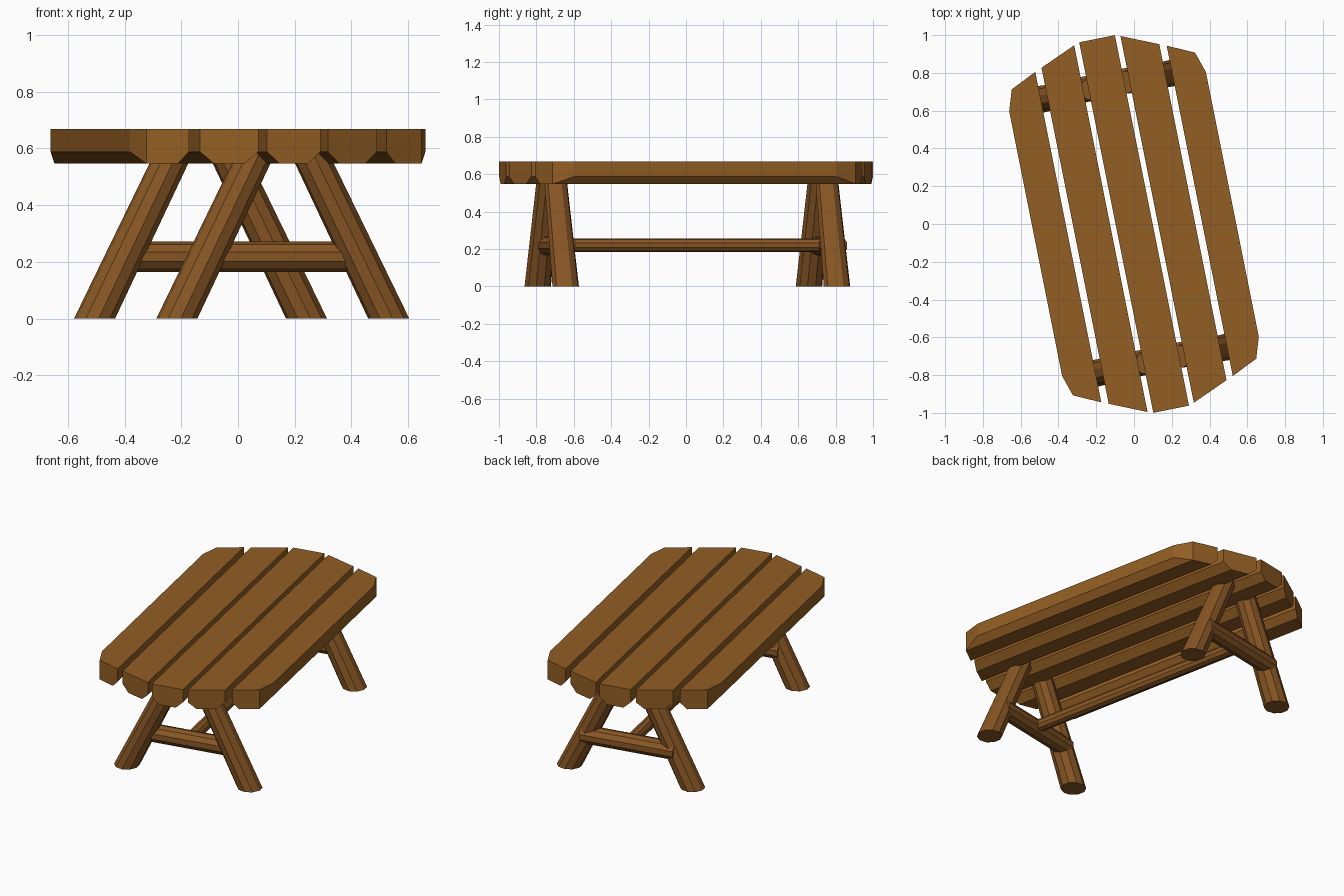
import bpy, bmesh, math
from mathutils import Matrix, Vector

if "Cube" in bpy.data.objects:
    bpy.data.objects.remove(bpy.data.objects["Cube"])

TURN = Matrix.Rotation(math.atan(0.2), 4, 'Z')   # whole table is turned in plan
MID = 0.014                                      # leg frames sit slightly off centre


def material(name, rgb):
    m = bpy.data.materials.new(name)
    m.diffuse_color = (*rgb, 1)
    m.use_nodes = True
    m.node_tree.nodes["Principled BSDF"].inputs["Base Color"].default_value = m.diffuse_color
    return m


plank_wood = material("plank_wood", (0.29, 0.112, 0.017))
log_wood = material("log_wood", (0.25, 0.095, 0.018))


def finish(name, bm, mat):
    bmesh.ops.recalc_face_normals(bm, faces=bm.faces)
    bm.transform(TURN)
    me = bpy.data.meshes.new(name)
    bm.to_mesh(me)
    bm.free()
    me.materials.append(mat)
    bpy.context.collection.objects.link(bpy.data.objects.new(name, me))


# Outline of the table top: half length at each distance from the centre line
OUTLINE = [(0, 1.0), (0.097, 1.0), (0.125, 0.99), (0.318, 0.907),
           (0.355, 0.892), (0.495, 0.826), (0.531, 0.714)]


def half_length(u):
    u = abs(u)
    for (a, fa), (b, fb) in zip(OUTLINE, OUTLINE[1:]):
        if u <= b + 1e-6:
            return fa + (fb - fa) * (u - a) / (b - a)
    return OUTLINE[-1][1]


def plank(name, u0, u1, chamfer):
    top, side, low = 0.668, 0.588, 0.547
    cols = [(u0, side), (u0 + chamfer, low), (u1 - chamfer, low), (u1, side)]
    section = [(u, top) for u, _ in cols] + [(u, z) for u, z in reversed(cols)]
    bm = bmesh.new()
    rings = [[bm.verts.new((u, s * half_length(u), z)) for u, z in section]
             for s in (-1, 1)]
    n = len(section)
    for i in range(n):
        j = (i + 1) % n
        bm.faces.new((rings[0][i], rings[0][j], rings[1][j], rings[1][i]))
    for r in rings:
        for i in range(3):
            bm.faces.new((r[i], r[i + 1], r[n - 2 - i], r[n - 1 - i]))
    finish(name, bm, plank_wood)


def log(name, p0, p1, r0, r1, ax, ay, sides=10):
    """Faceted log between two parallel elliptical ends spanned by ax, ay."""
    bm = bmesh.new()
    ax, ay = Vector(ax), Vector(ay)
    rings = []
    for p, r in ((p0, r0), (p1, r1)):
        ring = []
        for i in range(sides):
            t = math.tau * (i + 0.5) / sides
            ring.append(bm.verts.new(Vector(p) + ax * r[0] * math.cos(t)
                                     + ay * r[1] * math.sin(t)))
        rings.append(ring)
        bm.faces.new(ring)
    for i in range(sides):
        j = (i + 1) % sides
        bm.faces.new((rings[0][i], rings[0][j], rings[1][j], rings[1][i]))
    finish(name, bm, log_wood)


X, Y, Z = (1, 0, 0), (0, 1, 0), (0, 0, 1)

# Half-log planks of the top
for i, (a, b, c) in enumerate([(-0.531, -0.355, 0.036), (-0.318, -0.125, 0.045),
                               (-0.096, 0.097, 0.045), (0.125, 0.318, 0.045),
                               (0.355, 0.531, 0.036)]):
    plank(f"top_plank_{i + 1}", a, b, c)

# Leaning legs and their cross bars
for end, v, vbar in (("front", -0.735, -0.712), ("back", 0.744, 0.767)):
    for side, s in (("left", -1), ("right", 1)):
        log(f"{end}_{side}_leg", (MID + s * 0.381, v, 0), (MID + s * 0.088, v, 0.6),
            (0.073, 0.072), (0.069, 0.061), X, Y)
    log(f"{end}_cross_bar", (MID - 0.29, vbar, 0.218), (MID + 0.29, vbar, 0.218),
        (0.054, 0.054), (0.054, 0.054), Y, Z)

# Long stretcher joining the cross bars
log("long_stretcher", (MID, -0.70, 0.22), (MID, 0.77, 0.22),
    (0.037, 0.037), (0.037, 0.037), X, Z)
